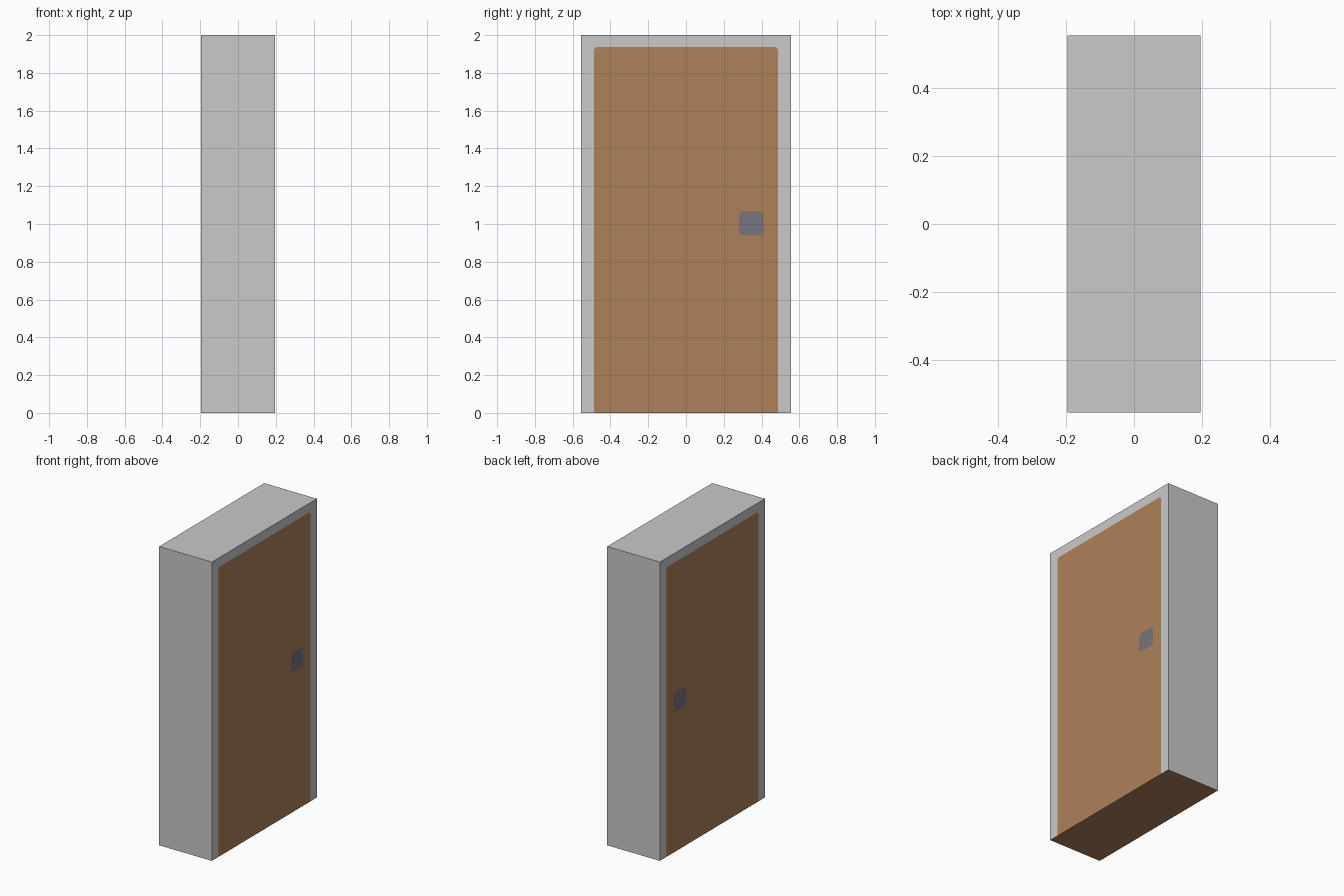
import bpy, bmesh
from mathutils import Vector

if "Cube" in bpy.data.objects:
    bpy.data.objects.remove(bpy.data.objects["Cube"])

# Overall size of the door block
X, Y, H = 0.195, 0.555, 2.0
DOOR_Y, DOOR_Z = 0.487, 1.938          # painted leaf half width and top
LATCH = (0.28, 0.41, 0.938, 1.066)     # painted latch plate: y0, y1, z0, z1
STEP = 0.01                            # little notch in painted corners


def material(name, rgb):
    m = bpy.data.materials.new(name)
    m.diffuse_color = (*rgb, 1.0)
    m.use_nodes = True
    m.node_tree.nodes["Principled BSDF"].inputs["Base Color"].default_value = m.diffuse_color
    return m


def in_notched(y, z, y0, y1, z0, z1, notch_bottom=True):
    """True inside a rectangle whose corners are notched."""
    if not (y0 < y < y1 and z0 < z < z1):
        return False
    side = y < y0 + STEP or y > y1 - STEP
    end = z > z1 - STEP or (notch_bottom and z < z0 + STEP)
    return not (side and end)


# Door block
bm = bmesh.new()
bmesh.ops.create_cube(bm, size=1.0)
for v in bm.verts:
    v.co = Vector((v.co.x * 2 * X, v.co.y * 2 * Y, (v.co.z + 0.5) * H))

# Cut the outlines of the leaf and latch plate into the block
y0, y1, z0, z1 = LATCH
y_cuts = [-DOOR_Y, -DOOR_Y + STEP, DOOR_Y - STEP, DOOR_Y, y0, y0 + STEP, y1 - STEP, y1]
z_cuts = [DOOR_Z - STEP, DOOR_Z, z0, z0 + STEP, z1 - STEP, z1]
cuts = [((0, y, 0), (0, 1, 0)) for y in y_cuts] + [((0, 0, z), (0, 0, 1)) for z in z_cuts]
for co, no in cuts:
    geom = bm.verts[:] + bm.edges[:] + bm.faces[:]
    bmesh.ops.bisect_plane(bm, geom=geom, plane_co=co, plane_no=no)

# Colour by region: grey frame, brown leaf and underside, dark latch plate
bm.normal_update()
for f in bm.faces:
    c = f.calc_center_median()
    f.material_index = 0
    if f.normal.z < -0.5:
        f.material_index = 1
    elif abs(f.normal.x) > 0.5:
        if in_notched(c.y, c.z, *LATCH):
            f.material_index = 2
        elif in_notched(c.y, c.z, -DOOR_Y, DOOR_Y, 0, DOOR_Z, False):
            f.material_index = 1

mesh = bpy.data.meshes.new("door_block")
bm.to_mesh(mesh)
bm.free()
mesh.materials.append(material("frame grey", (0.585, 0.585, 0.585)))
mesh.materials.append(material("door brown", (0.423, 0.220, 0.098)))
mesh.materials.append(material("latch slate", (0.188, 0.174, 0.205)))
door = bpy.data.objects.new("door_block", mesh)
bpy.context.collection.objects.link(door)
